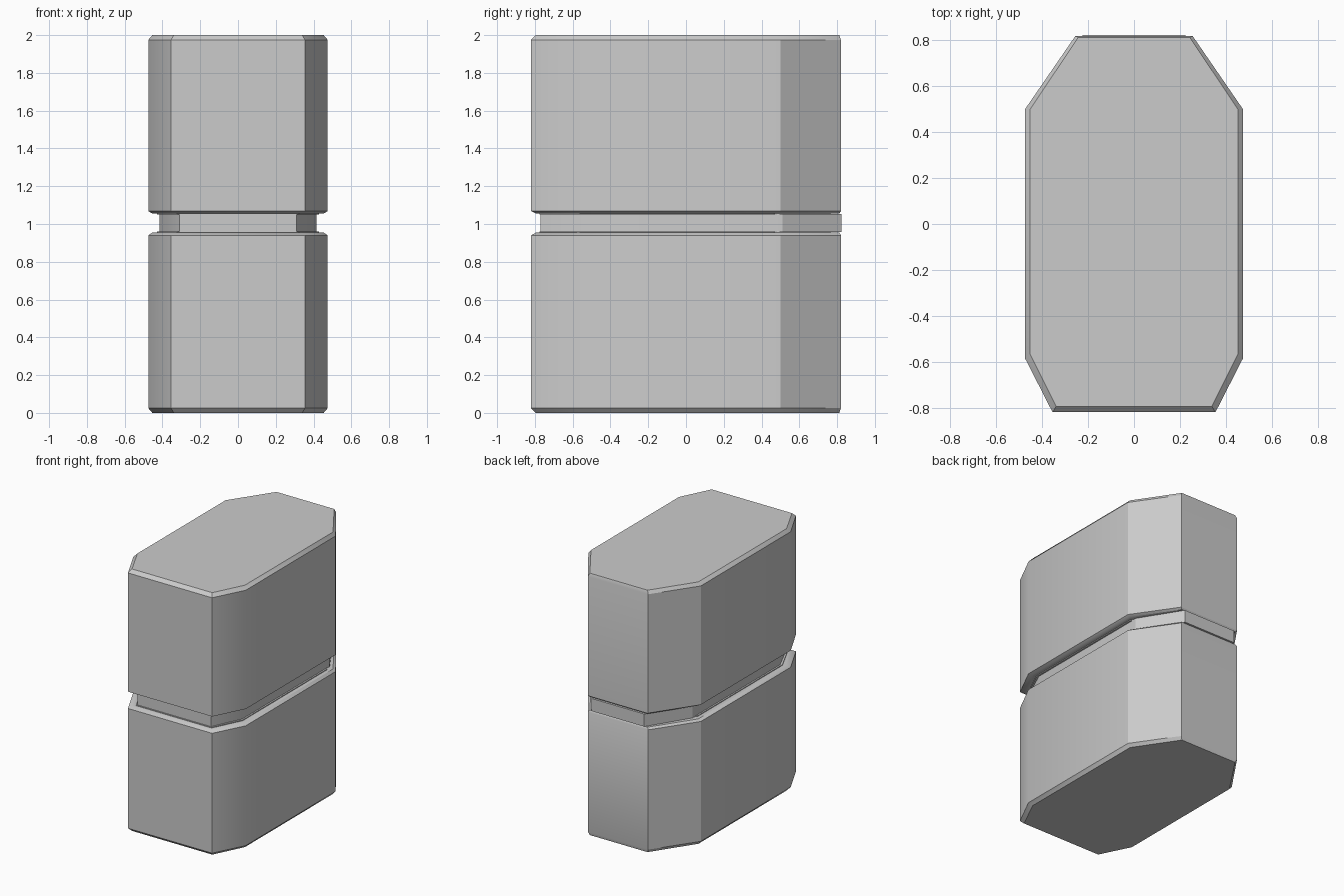
import bpy, bmesh, math

if "Cube" in bpy.data.objects:
    bpy.data.objects.remove(bpy.data.objects["Cube"])

# Half outline of the eight-sided body, front to back
HALF = [(0.355, -0.82), (0.475, -0.585), (0.475, 0.5), (0.255, 0.82)]
OUTLINE = HALF + [(-x, y) for x, y in reversed(HALF)]

# Cross-sections: width factor, front y, back y
FULL = (1.0, -0.82, 0.82)
BEVEL = (0.955, -0.795, 0.812)
LIP = (0.9, -0.775, 0.765)
CORE = (0.875, -0.77, 0.823)


def section(spec):
    sx, front, back = spec
    return [(x * sx, front + (y + 0.82) / 1.64 * (back - front)) for x, y in OUTLINE]


def loft(name, rings):
    """Stack cross-sections (spec, z) into a closed solid."""
    bm = bmesh.new()
    loops = [[bm.verts.new((x, y, z)) for x, y in section(s)] for s, z in rings]
    n = len(OUTLINE)
    for a, b in zip(loops, loops[1:]):
        for i in range(n):
            j = (i + 1) % n
            bm.faces.new((a[i], a[j], b[j], b[i]))
    bm.faces.new(loops[0][::-1])
    bm.faces.new(loops[-1])
    bmesh.ops.recalc_face_normals(bm, faces=bm.faces)
    mesh = bpy.data.meshes.new(name)
    bm.to_mesh(mesh)
    bm.free()
    obj = bpy.data.objects.new(name, mesh)
    bpy.context.collection.objects.link(obj)
    bpy.ops.object.select_all(action='DESELECT')
    obj.select_set(True)
    bpy.context.view_layer.objects.active = obj
    bpy.ops.object.shade_smooth_by_angle(angle=math.radians(30))
    return obj


# Lower and upper halves, bevelled at both ends with a thin lip at the groove
loft("lower_body", [(BEVEL, 0.0), (FULL, 0.025), (FULL, 0.94), (BEVEL, 0.954),
                    (LIP, 0.954), (LIP, 0.96)])
loft("upper_lid", [(LIP, 1.05), (LIP, 1.056), (BEVEL, 1.056), (FULL, 1.068),
                   (FULL, 1.975), (BEVEL, 2.0)])

# Recessed core, flush with the back face
loft("inner_core", [(CORE, 0.957), (CORE, 1.053)])
